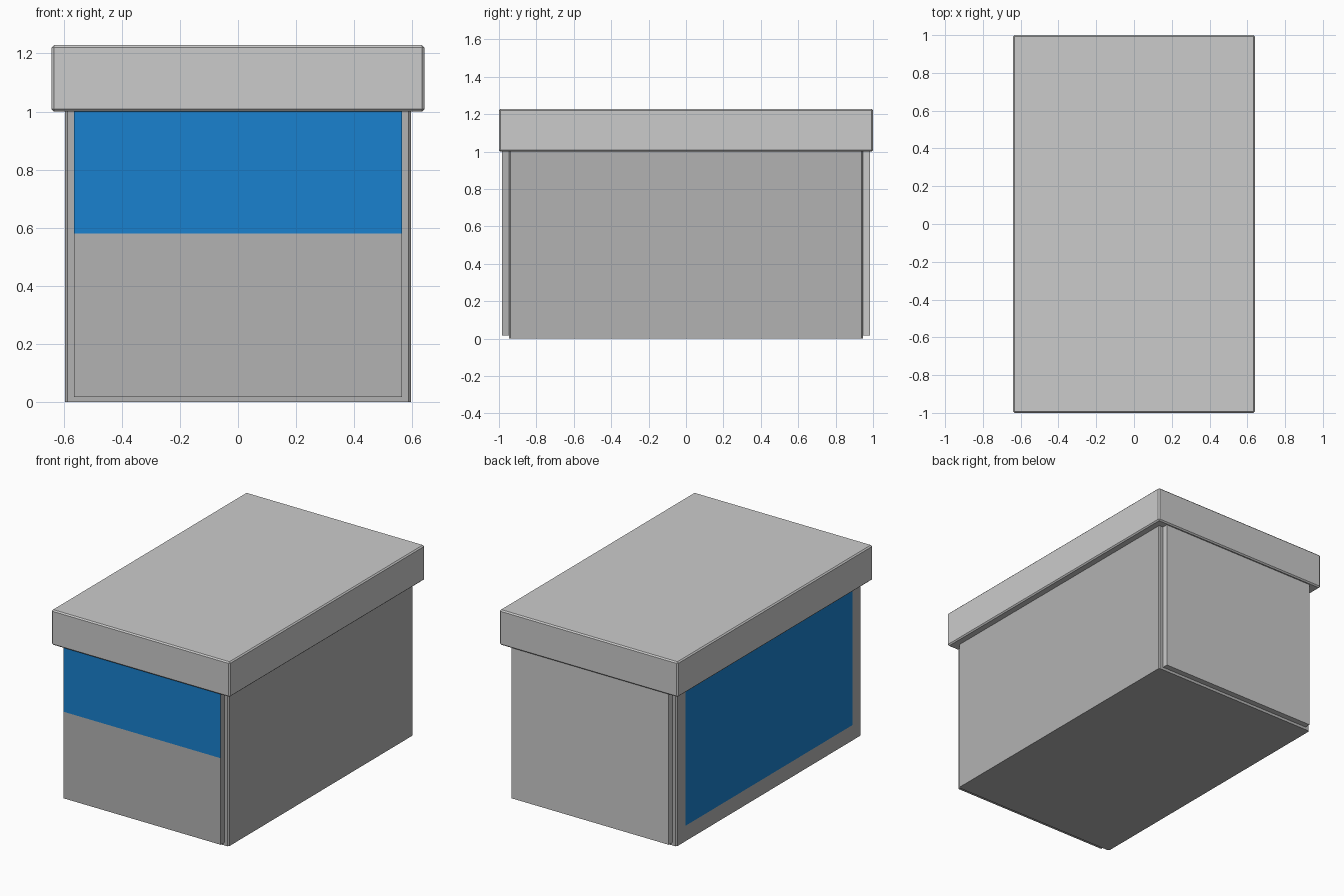
import bpy, bmesh
from mathutils import Vector

if "Cube" in bpy.data.objects:
    bpy.data.objects.remove(bpy.data.objects["Cube"])

blue = bpy.data.materials.new("blue_label")
blue.diffuse_color = (0.01, 0.22, 0.62, 1)
blue.use_nodes = True
blue.node_tree.nodes["Principled BSDF"].inputs["Base Color"].default_value = blue.diffuse_color
grey = bpy.data.materials.new("grey_board")
grey.diffuse_color = (0.45, 0.45, 0.45, 1)
grey.use_nodes = True
grey.node_tree.nodes["Principled BSDF"].inputs["Base Color"].default_value = grey.diffuse_color


def box(name, lo, hi, bevel=0.0, vertical_only=False, cuts=(), label=None):
    """Box with chamfered edges; cuts split its faces, label picks the blue ones."""
    lo, hi = Vector(lo), Vector(hi)
    bm = bmesh.new()
    bmesh.ops.create_cube(bm, size=1)
    for v in bm.verts:
        v.co = (lo + hi) / 2 + v.co * (hi - lo)
    if bevel:
        edges = [e for e in bm.edges if not vertical_only
                 or abs(e.verts[0].co.z - e.verts[1].co.z) > 0.01]
        bmesh.ops.bevel(bm, geom=edges, offset=bevel, segments=1,
                        affect='EDGES', profile=0.5)
    for co, no in cuts:
        bmesh.ops.bisect_plane(bm, geom=bm.verts[:] + bm.edges[:] + bm.faces[:],
                               plane_co=co, plane_no=no)
    bm.normal_update()
    if label:
        for f in bm.faces:
            f.material_index = int(label(f.calc_center_median(), f.normal))
    me = bpy.data.meshes.new(name)
    bm.to_mesh(me)
    bm.free()
    if label:
        me.materials.append(grey)
        me.materials.append(blue)
    ob = bpy.data.objects.new(name, me)
    bpy.context.collection.objects.link(ob)
    return ob


# Box body, with a large blue label on the left side
box("box_body", (-0.595, -0.947, 0), (0.595, 0.947, 1.0), 0.008, True,
    cuts=[((0, -0.857, 0), (0, 1, 0)), ((0, 0.857, 0), (0, 1, 0)),
          ((0, 0, 0.10), (0, 0, 1))],
    label=lambda c, n: n.x < -0.9 and abs(c.y) < 0.857 and c.z > 0.10)

# Raised end panels; the front one has a blue upper band
box("front_panel", (-0.565, -0.984, 0.018), (0.565, -0.94, 1.002),
    cuts=[((0, 0, 0.58), (0, 0, 1))],
    label=lambda c, n: n.y < -0.9 and c.z > 0.58)
box("back_panel", (-0.565, 0.94, 0.018), (0.565, 0.984, 1.002))

# Overhanging lid
box("lid", (-0.641, -1, 1.0), (0.641, 1, 1.228), 0.008)
